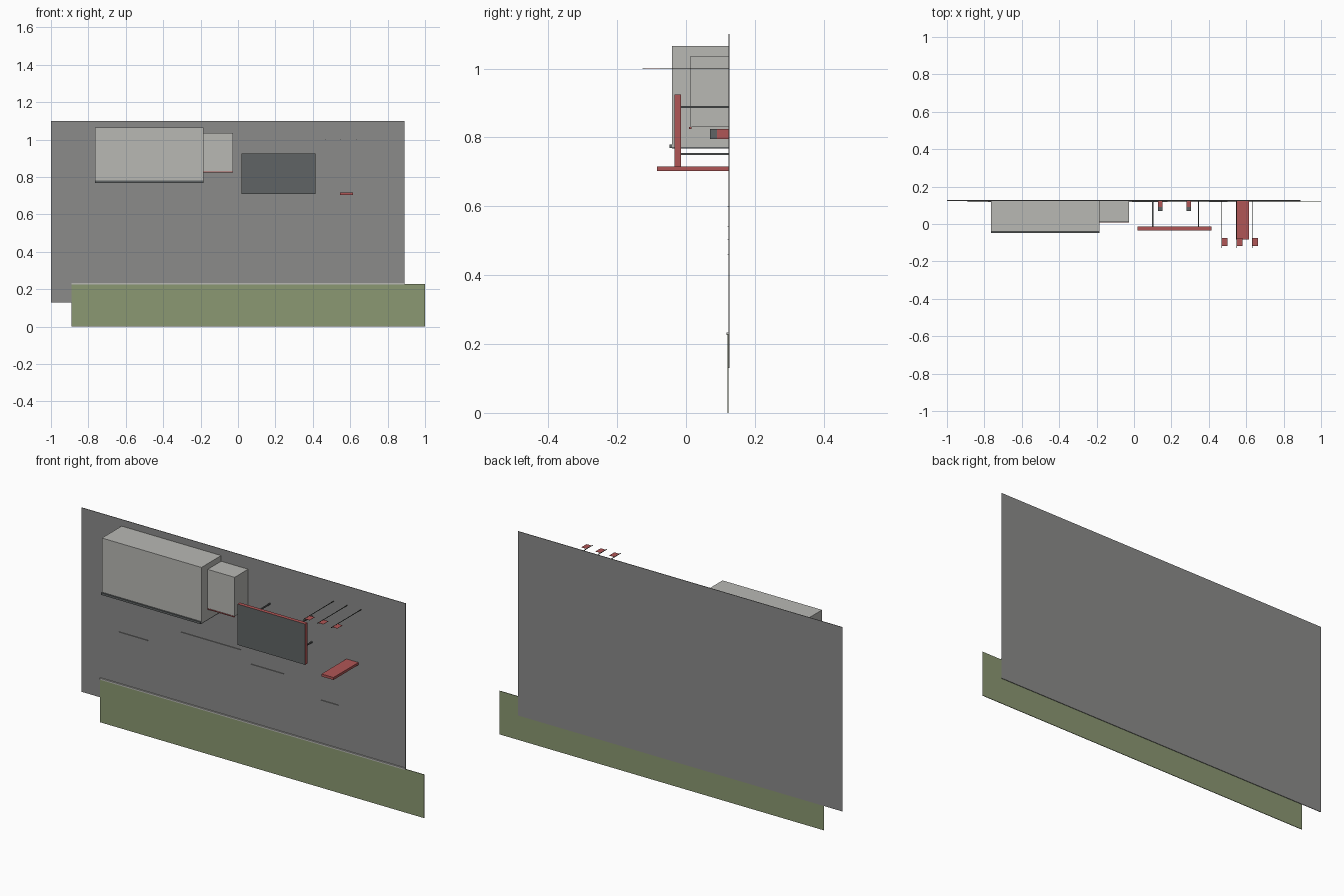
import bpy

if "Cube" in bpy.data.objects:
    bpy.data.objects.remove(bpy.data.objects["Cube"])


def mat(name, rgb):
    """Flat material from 0-255 display values."""
    m = bpy.data.materials.new(name)
    lin = [((c / 255 + 0.055) / 1.055) ** 2.4 for c in rgb]
    m.diffuse_color = (*lin, 1)
    m.use_nodes = True
    m.node_tree.nodes["Principled BSDF"].inputs["Base Color"].default_value = m.diffuse_color
    return m


WALL = mat("wall_grey", (139, 139, 138))
PALE = mat("pale_grey", (184, 184, 180))
GREEN = mat("grass_green", (139, 152, 114))
RED = mat("brick_red", (176, 86, 86))
DARK = mat("slate_grey", (96, 100, 101))
BLACK = mat("charcoal", (50, 54, 50))


def box(name, x, y, z, material):
    """Box from (min, max) pairs on each axis."""
    bpy.ops.mesh.primitive_cube_add(size=1)
    o = bpy.context.object
    o.name = name
    o.data.name = name
    for v in o.data.vertices:
        for i, (lo, hi) in enumerate((x, y, z)):
            v.co[i] = hi if v.co[i] > 0 else lo
    o.data.materials.append(material)
    return o


BACK = 0.127   # rear plane
FACE = 0.124   # front surface of the wall

# Wall, lower green band and pale trim rail
box("wall_panel", (-1, 0.89), (FACE, BACK), (0.13, 1.10), WALL)
box("green_band", (-0.89, 1), (0.121, FACE), (0, 0.229), GREEN)
box("trim_rail", (-0.89, 0.89), (0.117, FACE), (0.226, 0.234), PALE)

# Large cabinet with a dark lip along its lower front edge
box("large_cabinet", (-0.765, -0.185), (-0.04, FACE), (0.772, 1.065), PALE)
box("large_cabinet_base", (-0.765, -0.185), (-0.04, FACE), (0.768, 0.772), DARK)
box("large_cabinet_lip", (-0.765, -0.185), (-0.048, -0.04), (0.769, 0.780), DARK)

# Small cabinet with a red lip
box("small_cabinet", (-0.185, -0.028), (0.012, FACE), (0.83, 1.035), PALE)
box("small_cabinet_lip", (-0.185, -0.028), (0.009, 0.016), (0.825, 0.83), RED)

# Red board with a dark front face, held by four arms
board = box("display_board", (0.02, 0.415), (-0.034, -0.014), (0.71, 0.925), RED)
board.data.materials.append(DARK)
for p in board.data.polygons:
    if p.normal.y < -0.5 or p.center.y < -0.03:
        p.material_index = 1
for x in (0.1, 0.345):
    for z in (0.752, 0.888):
        box("board_arm", (x - 0.003, x + 0.003), (-0.014, FACE), (z - 0.003, z + 0.003), DARK)

# Short red brackets with dark ends behind the board
for x in (0.14, 0.294):
    box("wall_bracket", (x - 0.012, x + 0.012), (0.09, FACE), (0.796, 0.824), RED)
    box("bracket_end", (x - 0.012, x + 0.012), (0.07, 0.09), (0.796, 0.824), DARK)

# Red shelf
box("red_shelf", (0.545, 0.615), (-0.084, FACE), (0.703, 0.716), RED)

# Thin rods with flat red flags
for x in (0.47, 0.55, 0.632):
    box("flag_rod", (x - 0.0015, x + 0.0015), (-0.127, FACE), (0.9985, 1.0005), BLACK)
    box("flag", (x, x + 0.03), (-0.118, -0.075), (0.999, 1.0), RED)

# Fine ledges on the wall: x start, x end, height
for x0, x1, z in ((-0.78, -0.61, 0.504), (-0.42, -0.07, 0.60),
                  (-0.01, 0.18, 0.54), (0.40, 0.50, 0.46)):
    box("wall_ledge", (x0, x1), (0.120, FACE), (z, z + 0.001), WALL)
